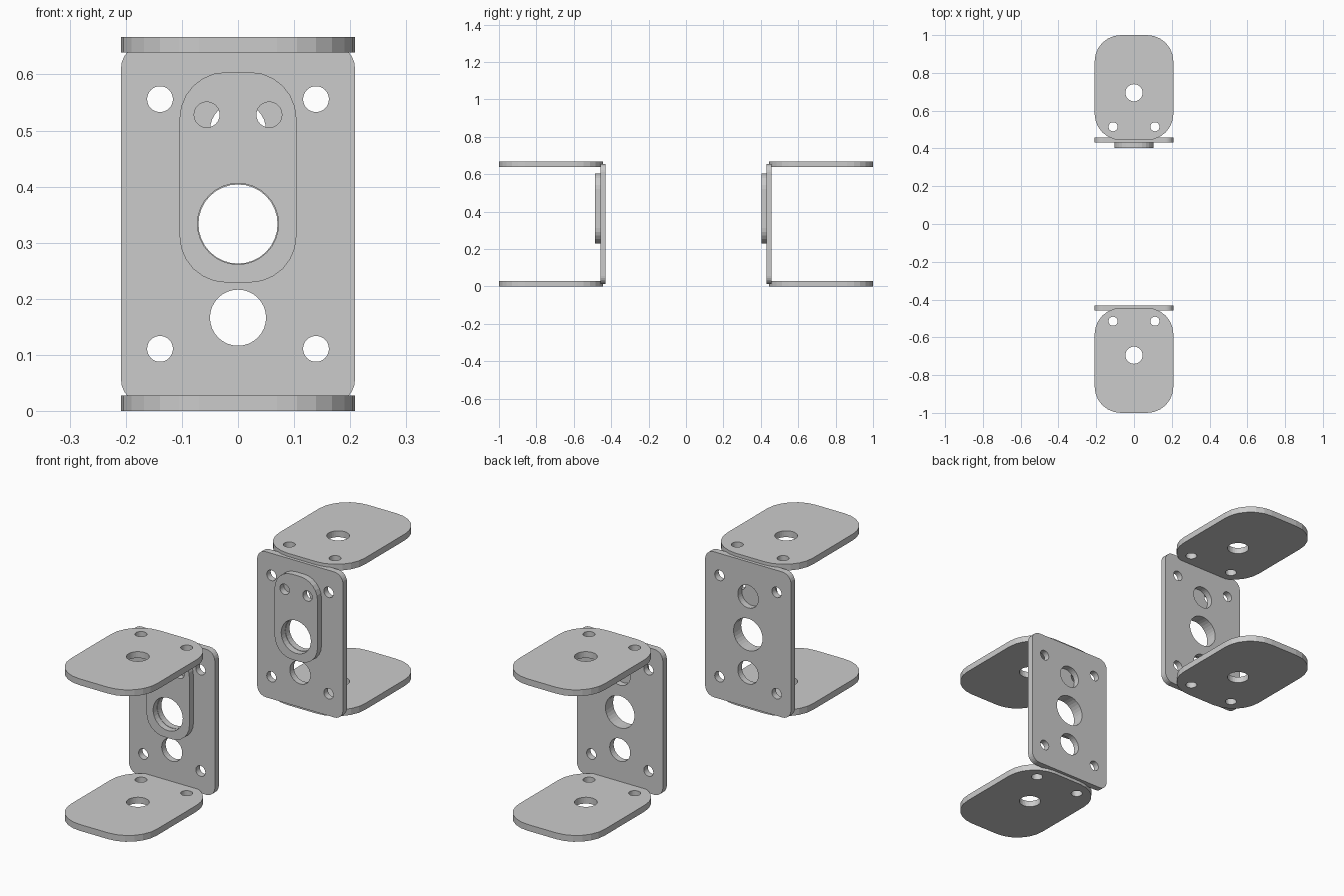
import bpy, bmesh, math

if "Cube" in bpy.data.objects:
    bpy.data.objects.remove(bpy.data.objects["Cube"])

T = 0.0278  # sheet thickness


def circle(x, y, r, n=32):
    return [(x + r * math.cos(2 * math.pi * i / n), y + r * math.sin(2 * math.pi * i / n))
            for i in range(n)]


def rounded_rect(w, h, r, seg=6):
    pts = []
    for k, (sx, sy) in enumerate([(1, 1), (-1, 1), (-1, -1), (1, -1)]):
        for i in range(seg + 1):
            a = math.pi / 2 * (k + i / seg)
            pts.append((sx * (w / 2 - r) + r * math.cos(a), sy * (h / 2 - r) + r * math.sin(a)))
    return pts


def sheet(name, outline, holes, loc, upright=False):
    """Flat plate with through holes, centred on loc."""
    cu = bpy.data.curves.new(name, 'CURVE')
    cu.dimensions = '2D'
    cu.fill_mode = 'BOTH'
    cu.extrude = T / 2
    for loop in [outline] + [circle(*h) for h in holes]:
        sp = cu.splines.new('POLY')
        sp.points.add(len(loop) - 1)
        for p, (x, y) in zip(sp.points, loop):
            p.co = (x, y, 0, 1)
        sp.use_cyclic_u = True
        sp.use_smooth = False
    ob = bpy.data.objects.new(name, cu)
    bpy.context.collection.objects.link(ob)
    ob.location = loc
    if upright:
        ob.rotation_euler.x = math.pi / 2
    bpy.ops.object.select_all(action='DESELECT')
    ob.select_set(True)
    bpy.context.view_layer.objects.active = ob
    bpy.ops.object.convert(target='MESH')
    ob = bpy.context.view_layer.objects.active
    # weld caps to the rim and make normals consistent
    bm = bmesh.new()
    bm.from_mesh(ob.data)
    bmesh.ops.remove_doubles(bm, verts=bm.verts, dist=1e-5)
    bmesh.ops.recalc_face_normals(bm, faces=bm.faces)
    for f in bm.faces:
        f.smooth = False
    bm.to_mesh(ob.data)
    bm.free()
    return ob


for side, s in (("front", -1), ("back", 1)):
    # upright plate: three centre holes and four corner holes
    holes = [(0, 0, 0.0705), (0, 0.167, 0.05), (0, -0.167, 0.05)]
    holes += [(x, z, 0.023) for x in (-0.139, 0.139) for z in (-0.2225, 0.2225)]
    sheet(side + "_upright_plate", rounded_rect(0.417, 0.639, 0.0417), holes,
          (0, s * 0.4444, 0.3335), True)

    # small pad, on the -y face of both uprights
    sheet(side + "_pad", rounded_rect(0.2085, 0.375, 0.0833),
          [(0, -0.083, 0.0722), (-0.0555, 0.1115, 0.0227), (0.0555, 0.1115, 0.0227)],
          (0, s * 0.4444 - T, 0.4167), True)

    # horizontal flanges pointing outward
    for level, z in (("lower", T / 2), ("upper", 0.667 - T / 2)):
        sheet(f"{side}_{level}_flange", rounded_rect(0.417, 0.5556, 0.139),
              [(0, -s * 0.0275, 0.0455), (-0.111, -s * 0.2075, 0.024), (0.111, -s * 0.2075, 0.024)],
              (0, s * 0.7222, z))
